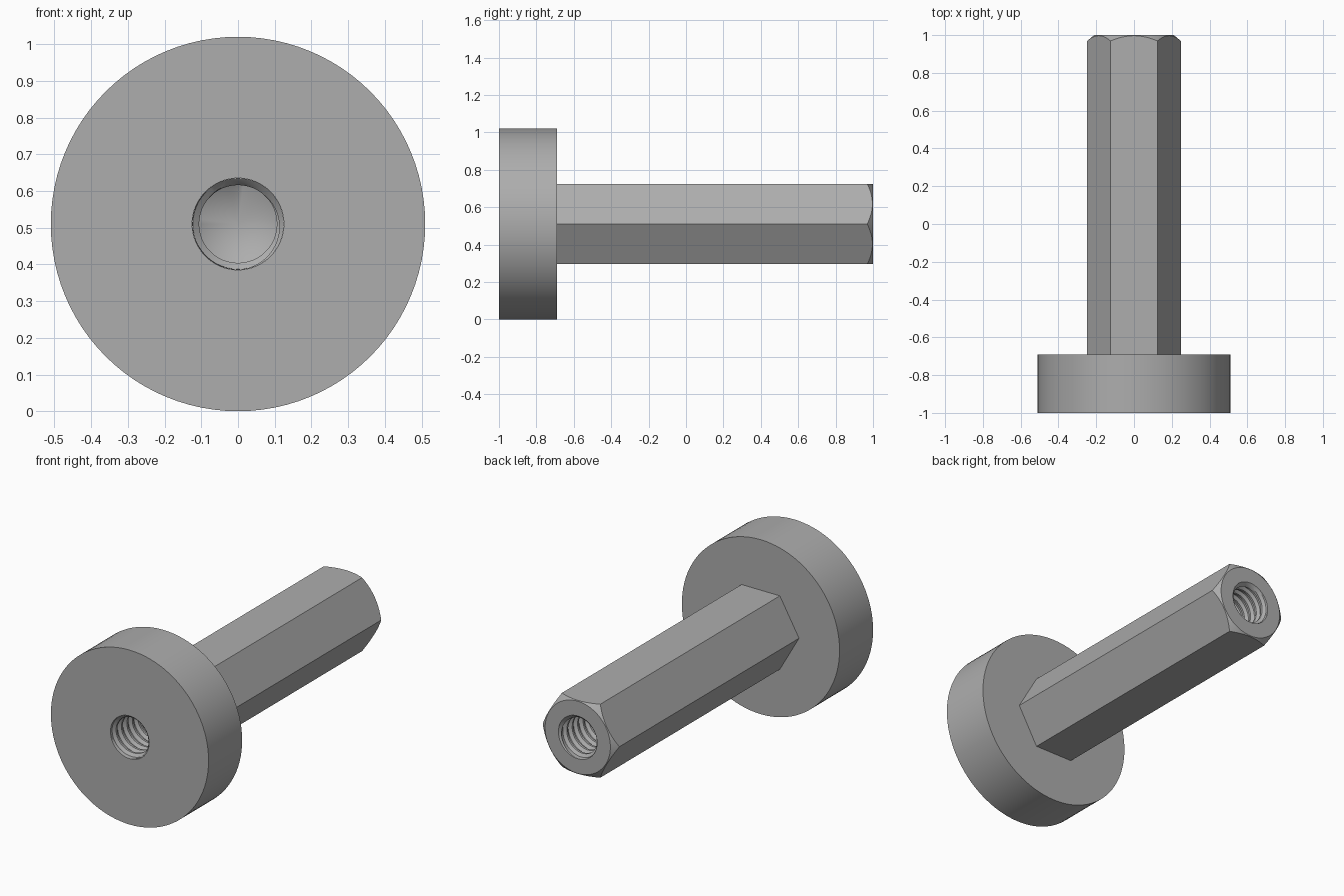
import bpy, bmesh
from math import cos, sin, tau
from mathutils import Vector

cube = bpy.data.objects.get("Cube")
if cube:
    bpy.data.objects.remove(cube)

AXIS_Z = 0.51
HEAD_R, HEAD_BACK = 0.51, -0.69
HEX_R = 0.248
MOUTH_R, CREST_R = 0.125, 0.106
PITCH, DEPTH = 0.05, 0.55

steel = bpy.data.materials.new("grey steel")
GREY = (0.42, 0.42, 0.42, 1)
steel.diffuse_color = GREY
steel.use_nodes = True
bsdf = steel.node_tree.nodes["Principled BSDF"]
bsdf.inputs["Base Color"].default_value = GREY
bsdf.inputs["Roughness"].default_value = 0.6


def ring_point(r, a, y):
    return Vector((r * cos(a), y, AXIS_Z + r * sin(a)))


def finish(name, bm):
    mesh = bpy.data.meshes.new(name)
    bm.to_mesh(mesh)
    bm.free()
    obj = bpy.data.objects.new(name, mesh)
    bpy.context.collection.objects.link(obj)
    mesh.materials.append(steel)
    return obj


def smooth(obj):
    bpy.ops.object.select_all(action="DESELECT")
    obj.select_set(True)
    bpy.context.view_layer.objects.active = obj
    bpy.ops.object.shade_smooth_by_angle(angle=0.45)


def lathe(name, profile, sides):
    """Turn a closed (radius, y) profile around the long axis."""
    bm = bmesh.new()
    rings = [[bm.verts.new(ring_point(r, tau * i / sides, y)) for i in range(sides)]
             for r, y in profile]
    for k, ring in enumerate(rings):
        nxt = rings[(k + 1) % len(rings)]
        for i in range(sides):
            j = (i + 1) % sides
            bm.faces.new((ring[i], ring[j], nxt[j], nxt[i]))
    bmesh.ops.remove_doubles(bm, verts=bm.verts, dist=1e-5)
    bmesh.ops.recalc_face_normals(bm, faces=bm.faces)
    return finish(name, bm)


def threaded_bore(name, mouth_y, inward):
    """Blind tapped hole: helical V thread, ending in a drill-point cone."""
    sides, steps = 48, 4
    radii = (CREST_R, CREST_R, MOUTH_R - 0.002, MOUTH_R - 0.002)
    bm = bmesh.new()
    rows = []
    for k in range(-steps - 1, int(DEPTH / PITCH + 1) * steps):
        row = []
        for i in range(sides + 1):
            d = (k / steps + i / sides) * PITCH
            r = max(radii[k % steps], MOUTH_R - max(d, 0))
            if d > DEPTH:
                d, r = DEPTH, CREST_R
            elif d < 0:
                d, r = 0, MOUTH_R
            row.append(bm.verts.new(ring_point(r, tau * i / sides, mouth_y + inward * d)))
        rows.append(row)
    for a, b in zip(rows, rows[1:]):
        for i in range(sides):
            bm.faces.new((a[i], a[i + 1], b[i + 1], b[i]))
    # drill point
    tip = bm.verts.new((0, mouth_y + inward * (DEPTH + 0.06), AXIS_Z))
    base = [bm.verts.new(ring_point(CREST_R, tau * i / sides, mouth_y + inward * DEPTH))
            for i in range(sides)]
    for i in range(sides):
        bm.faces.new((base[i], base[(i + 1) % sides], tip))
    bmesh.ops.remove_doubles(bm, verts=bm.verts, dist=1e-5)
    bmesh.ops.dissolve_degenerate(bm, edges=bm.edges, dist=1e-6)
    # every wall faces the axis
    bm.normal_update()
    for f in bm.faces:
        c = f.calc_center_median()
        if f.normal.dot(Vector((c.x, 0, c.z - AXIS_Z))) > 0:
            f.normal_flip()
    smooth(finish(name, bm))


# round head with an open centre
head = lathe("round_head", [(MOUTH_R, -1), (HEAD_R, -1), (HEAD_R, HEAD_BACK),
                            (0.135, HEAD_BACK)], 96)
smooth(head)

# hexagonal shaft, trimmed by a chamfered tube
shaft = lathe("hex_shaft", [(0, HEAD_BACK), (HEX_R, HEAD_BACK), (HEX_R, 1.01), (0, 1.01)], 6)
trimmer = lathe("shaft_trimmer", [(MOUTH_R, 1), (0.211, 1), (0.3, 0.926),
                                  (0.3, -0.75), (0.135, -0.75)], 96)
trimmer.hide_render = True
trim = shaft.modifiers.new("chamfer and bore", "BOOLEAN")
trim.operation = "INTERSECT"
trim.solver = "EXACT"
trim.object = trimmer
bpy.context.view_layer.objects.active = shaft
bpy.ops.object.modifier_apply(modifier=trim.name)
bpy.data.objects.remove(trimmer)
smooth(shaft)

# tapped holes at both ends
threaded_bore("front_threaded_hole", -1, 1)
threaded_bore("back_threaded_hole", 1, -1)
